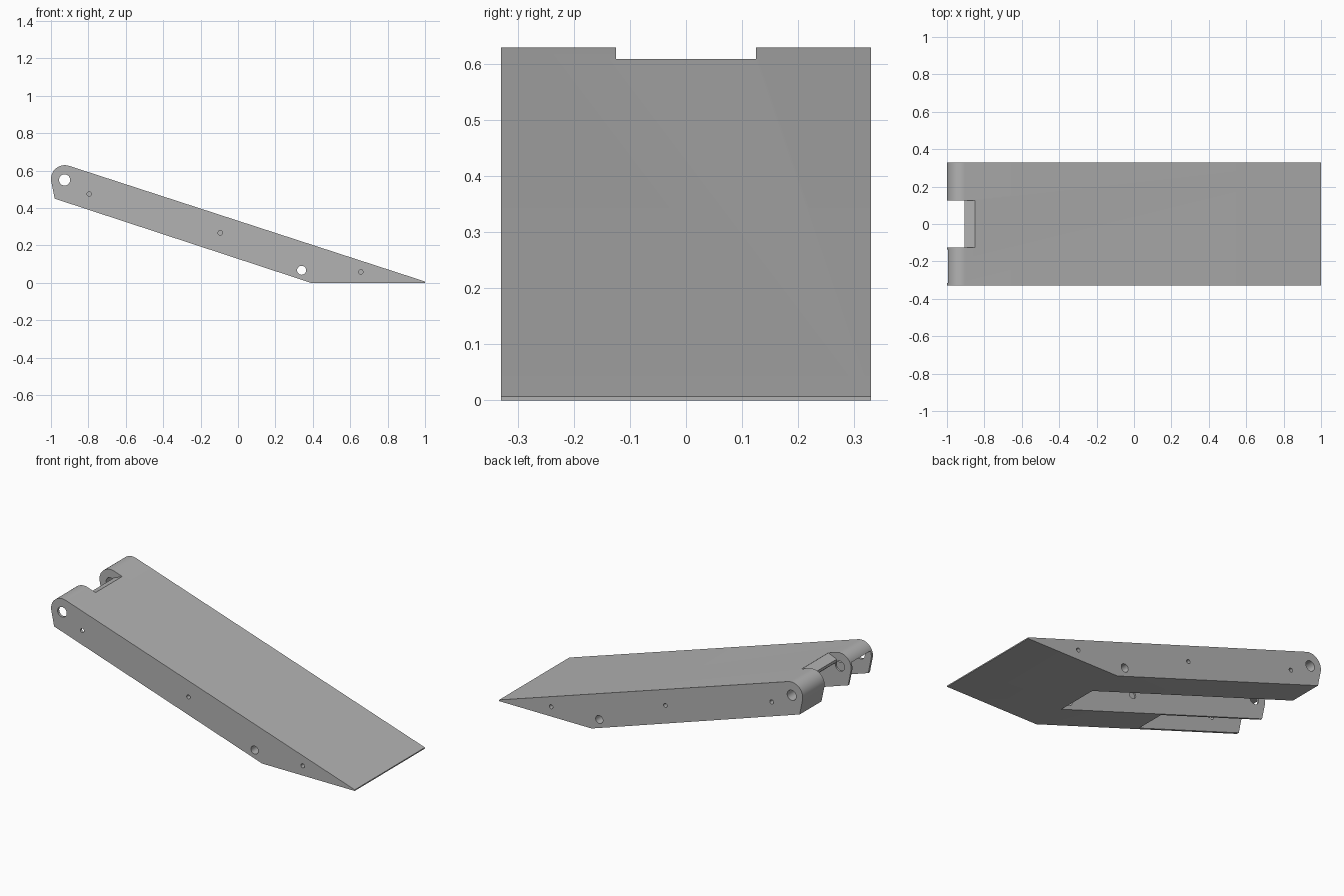
import bpy, bmesh
from math import radians, cos, sin, pi

cube = bpy.data.objects.get("Cube")
if cube:
    bpy.data.objects.remove(cube, do_unlink=True)

HALF = 0.33       # half the width of the wedge
ARM = 0.125       # half the width of the central channel
SLOPE = 0.3246


def top(x):
    """Height of the sloping deck."""
    return 0.007 + (1 - x) * SLOPE


def prism(name, outline, y0, y1):
    """Extrude an x-z outline from y0 to y1."""
    bm = bmesh.new()
    face = bm.faces.new([bm.verts.new((x, y0, z)) for x, z in outline])
    ext = bmesh.ops.extrude_face_region(bm, geom=[face])
    moved = [v for v in ext["geom"] if isinstance(v, bmesh.types.BMVert)]
    bmesh.ops.translate(bm, verts=moved, vec=(0, y1 - y0, 0))
    bmesh.ops.recalc_face_normals(bm, faces=bm.faces)
    mesh = bpy.data.meshes.new(name)
    bm.to_mesh(mesh)
    bm.free()
    obj = bpy.data.objects.new(name, mesh)
    bpy.context.collection.objects.link(obj)
    return obj


def arc(cx, cz, r, start, end, n):
    return [(cx + r * cos(start + (end - start) * i / n),
             cz + r * sin(start + (end - start) * i / n)) for i in range(n + 1)]


def cut(body, cutter):
    cutter.hide_render = True
    mod = body.modifiers.new("cut", "BOOLEAN")
    mod.operation = "DIFFERENCE"
    mod.solver = "EXACT"
    mod.object = cutter
    bpy.context.view_layer.objects.active = body
    bpy.ops.object.modifier_apply(modifier=mod.name)
    bpy.data.objects.remove(cutter, do_unlink=True)


def drill(body, x, z, r, y0, y1):
    cut(body, prism("drill", arc(x, z, r, 0, 2 * pi, 24)[:-1], y0, y1))


# Wedge body with a rounded hinge end
outline = [(1, 0), (1, 0.007)]
outline += arc(-0.926, 0.555, 0.074, radians(72), radians(189), 16)
outline += [(-0.98, 0.45), (0.39, 0)]
body = prism("wedge_body", outline, -HALF, HALF)

# Central channel under the deck, with the hinge notch and its bevel
cut(body, prism("channel", [
    (0.39, -0.1), (0.39, 0), (0.43, top(0.43) - 0.06),
    (-0.905, top(-0.905) - 0.06), (-0.905, 0.585), (-0.85, top(-0.85)),
    (-0.85, 0.7), (-1.1, 0.7), (-1.1, -0.1)], -ARM, ARM))

# Hollow in the right arm, open below and at the end
cut(body, prism("hollow", [
    (-0.3, -0.1), (-0.3, top(-0.3) - 0.04), (-0.905, 0.585),
    (-1.1, 0.585), (-1.1, -0.1)], -HALF + 0.015, -ARM - 0.012))

# Hinge and axle holes through the full width
for x, z, r in ((-0.927, 0.55, 0.03), (0.34, 0.067, 0.024)):
    drill(body, x, z, r, -0.5, 0.5)

# Blind screw holes on both sides
for x, z in ((-0.795, 0.475), (-0.095, 0.267), (0.657, 0.058)):
    for side in (-1, 1):
        drill(body, x, z, 0.012, side * 0.5, side * 0.23)

# Sockets on the channel walls
for side in (-1, 1):
    drill(body, -0.095, 0.267, 0.022, side * 0.1, side * 0.134)

# Plain grey finish
grey = bpy.data.materials.new("plain_grey")
grey.use_nodes = True
color = (0.45, 0.45, 0.45, 1)
grey.diffuse_color = color
grey.node_tree.nodes["Principled BSDF"].inputs["Base Color"].default_value = color
body.data.materials.clear()
body.data.materials.append(grey)

bpy.ops.object.select_all(action="DESELECT")
body.select_set(True)
bpy.context.view_layer.objects.active = body
bpy.ops.object.shade_smooth_by_angle(angle=radians(25))
